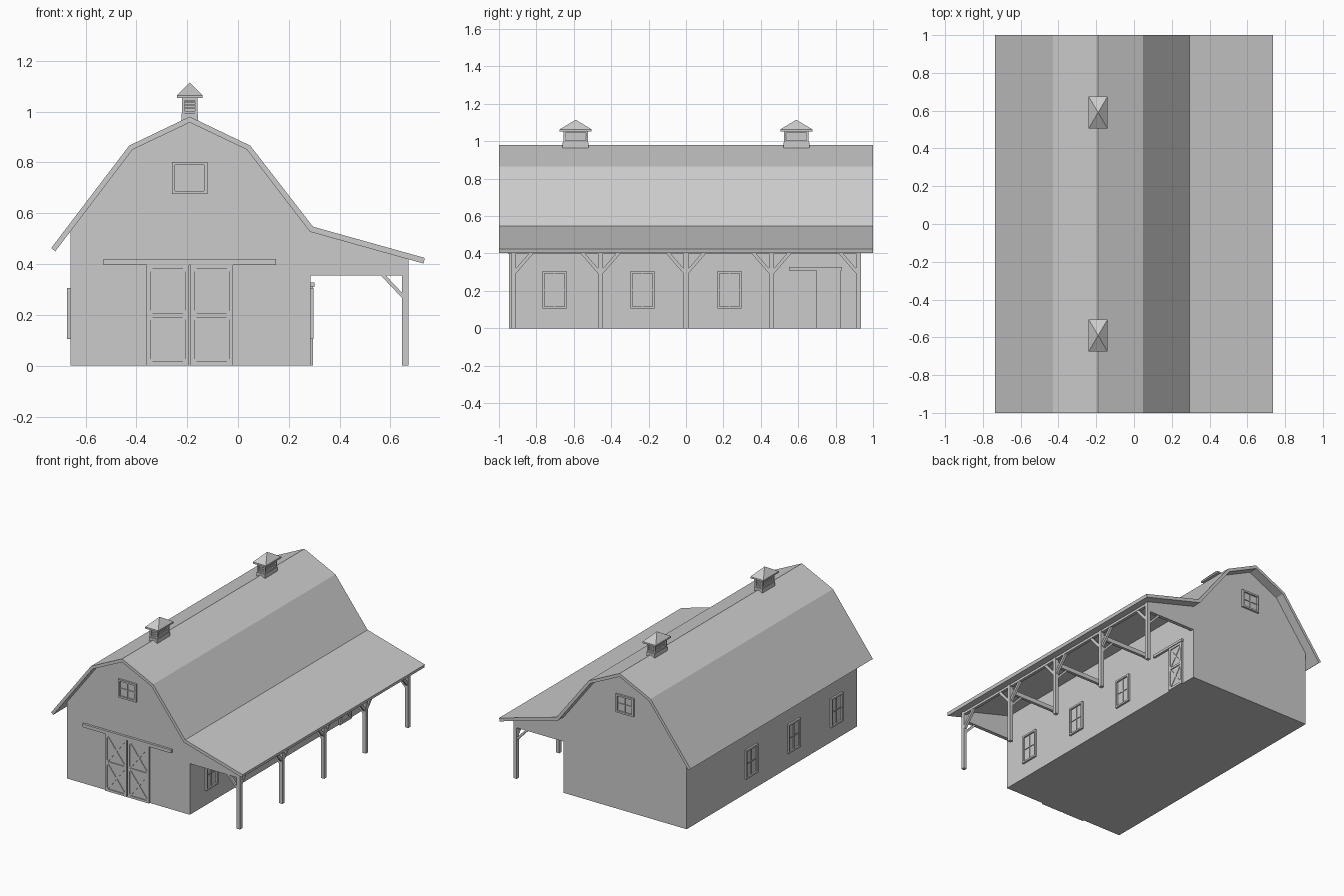
import bpy
import bmesh
from mathutils import Vector

if "Cube" in bpy.data.objects:
    bpy.data.objects.remove(bpy.data.objects["Cube"], do_unlink=True)

grey = bpy.data.materials.new("light grey")
grey.use_nodes = True
colour = (0.6, 0.6, 0.6, 1)
grey.diffuse_color = colour
grey.node_tree.nodes["Principled BSDF"].inputs["Base Color"].default_value = colour

LEFT, RIGHT, END, MID = -0.66, 0.285, 0.935, -0.19
# Each wall maps (along, height, outwards) to a point
WALLS = {
    "front": lambda u, z, d: (u, -END - d, z),
    "back": lambda u, z, d: (u, END + d, z),
    "right": lambda u, z, d: (RIGHT + d, u, z),
    "left": lambda u, z, d: (LEFT - d, u, z),
}


class Part:
    """Collects prisms lying on one wall plane into a single object."""

    def __init__(self, name, wall):
        self.name, self.place, self.bm = name, WALLS[wall], bmesh.new()

    def prism(self, outline, d0, d1):
        rings = [[self.bm.verts.new(self.place(u, z, d)) for u, z in outline] for d in (d0, d1)]
        n = len(outline)
        for ring in rings:
            self.bm.faces.new(ring)
        for i in range(n):
            j = (i + 1) % n
            self.bm.faces.new((rings[0][i], rings[0][j], rings[1][j], rings[1][i]))

    def rect(self, u0, u1, z0, z1, d0, d1):
        self.prism([(u0, z0), (u1, z0), (u1, z1), (u0, z1)], d0, d1)

    def frame(self, u0, u1, z0, z1, w, d0, d1):
        self.rect(u0, u0 + w, z0, z1, d0, d1)
        self.rect(u1 - w, u1, z0, z1, d0, d1)
        self.rect(u0 + w, u1 - w, z0, z0 + w, d0, d1)
        self.rect(u0 + w, u1 - w, z1 - w, z1, d0, d1)

    def strip(self, a, b, w, d0, d1):
        a, b = Vector(a), Vector(b)
        side = (b - a).orthogonal().normalized() * w / 2
        self.prism([a + side, b + side, b - side, a - side], d0, d1)

    def finish(self):
        bmesh.ops.recalc_face_normals(self.bm, faces=self.bm.faces)
        mesh = bpy.data.meshes.new(self.name)
        self.bm.to_mesh(mesh)
        self.bm.free()
        mesh.materials.append(grey)
        bpy.context.collection.objects.link(bpy.data.objects.new(self.name, mesh))


# Barn body
body = Part("barn_body", "front")
body.prism([(LEFT, 0), (RIGHT, 0), (RIGHT, 0.53), (0.04, 0.855), (MID, 0.96),
            (-0.42, 0.855), (LEFT, 0.535)], 0, -2 * END)
body.finish()

# Gambrel roof running on into the porch roof
roof = Part("roof", "front")
roof.prism([(-0.735, 0.463), (-0.428, 0.866), (MID, 0.98), (0.048, 0.866), (0.295, 0.547),
            (0.735, 0.424), (0.73, 0.402), (0.283, 0.527), (0.035, 0.85), (MID, 0.957),
            (-0.415, 0.85), (-0.719, 0.45)], 1 - END, -1 - END)
roof.finish()

# Porch gable panels
POST_IN, POST_OUT = 0.645, 0.67
for wall in ("front", "back"):
    gable = Part(wall + "_porch_gable", wall)
    gable.prism([(RIGHT, 0.355), (POST_OUT, 0.355), (POST_OUT, 0.422), (RIGHT, 0.53)], 0, -0.025)
    gable.finish()

# Posts with cross ties and knee braces
din, dout = POST_IN - RIGHT, POST_OUT - RIGHT
posts = [-0.9225, -0.457, 0, 0.457, 0.9225]
for i, y in enumerate(posts):
    post = Part("porch_post_%d" % (i + 1), "right")
    post.rect(y - 0.0125, y + 0.0125, 0, 0.418, din, dout)
    for s in (-1, 1):
        if abs(y + s * 0.1) < END:
            post.strip((y + s * 0.008, 0.3), (y + s * 0.105, 0.412), 0.018, din + 0.004, dout - 0.004)
    post.finish()
    tie = Part("porch_tie_%d" % (i + 1), "front")
    d = -END - y
    if abs(y) < 0.9:
        tie.rect(RIGHT, POST_IN, 0.355, 0.385, d - 0.01, d + 0.01)
    tie.strip((POST_IN + 0.005, 0.272), (0.565, 0.362), 0.014, d - 0.008, d + 0.008)
    tie.finish()

# Eave beam along the post tops
beam = Part("porch_eave_beam", "right")
beam.rect(-END, END, 0.4, 0.416, din + 0.002, dout - 0.002)
beam.finish()


def window(name, wall, u, z, w, h):
    part = Part(name, wall)
    u0, u1, z0, z1 = u - w / 2, u + w / 2, z - h / 2, z + h / 2
    part.rect(u0, u1, z0, z1, 0, 0.002)
    part.frame(u0, u1, z0, z1, 0.012, 0, 0.013)
    part.rect(u - 0.003, u + 0.003, z0, z1, 0, 0.007)
    part.rect(u0, u1, z - 0.003, z + 0.003, 0, 0.007)
    part.finish()


for wall in ("right", "left"):
    for i, y in enumerate((-0.703, -0.233, 0.233)):
        window("%s_window_%d" % (wall, i + 1), wall, y, 0.205, 0.13, 0.2)
for wall in ("front", "back"):
    window(wall + "_loft_window", wall, MID, 0.738, 0.138, 0.126)


def door(name, wall, u0, u1, top):
    part = Part(name, wall)
    w, mid = 0.016, top / 2
    part.rect(u0, u1, 0, top, 0, 0.005)
    part.frame(u0, u1, 0, top, w, 0, 0.011)
    part.rect(u0 + w, u1 - w, mid - w / 2, mid + w / 2, 0, 0.011)
    for z0, z1 in ((w, mid - w / 2), (mid + w / 2, top - w)):
        part.strip((u0 + w, z0), (u1 - w, z1), 0.011, 0, 0.009)
        part.strip((u1 - w, z0), (u0 + w, z1), 0.011, 0, 0.009)
    part.finish()


def rail(name, wall, u0, u1, z0, z1):
    part = Part(name, wall)
    part.rect(u0, u1, z0, z1, 0, 0.016)
    part.finish()


# Sliding doors and their rails
door("front_door_right", "front", -0.36, MID - 0.003, 0.397)
door("front_door_left", "front", MID + 0.003, -0.02, 0.397)
rail("front_door_rail", "front", -0.53, 0.15, 0.397, 0.42)
door("side_door", "right", 0.697, 0.83, 0.31)
rail("side_door_rail", "right", 0.55, 0.835, 0.31, 0.327)

# Louvred cupolas on the ridge
for label, y in (("front", -0.59), ("back", 0.59)):
    d = -END - y
    cupola = Part(label + "_cupola", "front")
    hx, hy = 0.032, 0.07
    cupola.rect(MID - hx, MID + hx, 0.94, 0.993, d - hy, d + hy)
    cupola.rect(MID - 0.02, MID + 0.02, 0.99, 1.055, d - 0.054, d + 0.054)
    for s in (-1, 1):
        for t in (-1, 1):
            x, e = MID + s * 0.025, d + t * 0.06
            cupola.rect(x - 0.005, x + 0.005, 0.99, 1.055, e - 0.005, e + 0.005)
    for z in (0.993, 1.044):
        cupola.rect(MID - 0.029, MID + 0.029, z, z + 0.01, d - 0.064, d + 0.064)
    for z in (1.012, 1.024, 1.036):
        cupola.rect(MID - 0.024, MID + 0.024, z, z + 0.004, d - 0.06, d + 0.06)
    ex, ey = 0.05, 0.085
    cupola.rect(MID - ex, MID + ex, 1.053, 1.064, d - ey, d + ey)
    cupola.finish()

    bpy.ops.mesh.primitive_cone_add(vertices=4, radius1=2 ** 0.5, radius2=0, depth=1,
                                    location=(MID, y, 1.0895), rotation=(0, 0, 0))
    cap = bpy.context.object
    cap.name = label + "_cupola_roof"
    for v in cap.data.vertices:
        r = v.co.copy()
        v.co = ((r.x - r.y) / 2 ** 0.5 * ex, (r.x + r.y) / 2 ** 0.5 * ey, r.z * 0.051)
    cap.data.materials.clear()
    cap.data.materials.append(grey)
